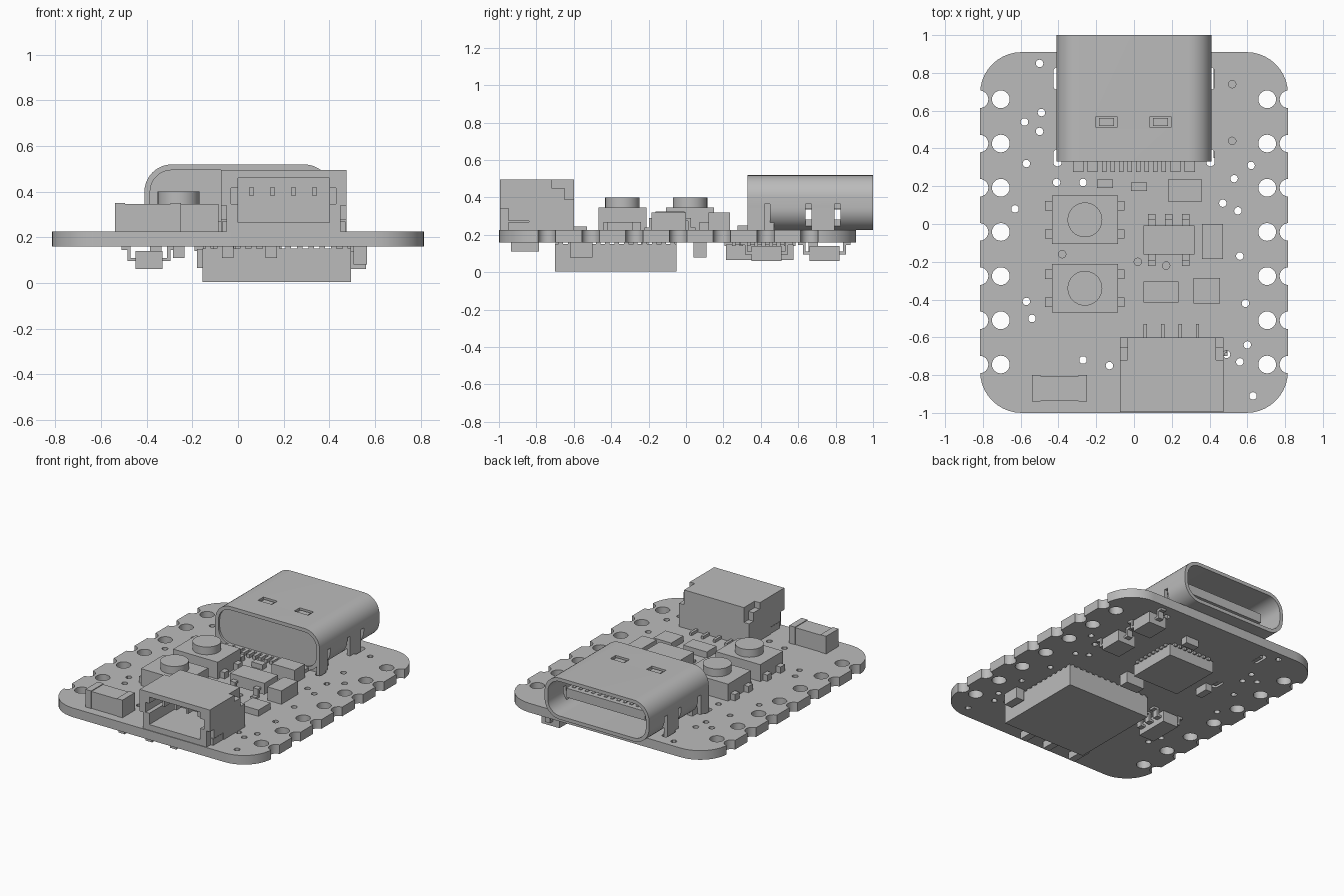
import bpy, bmesh, math
from mathutils import Matrix, Vector

UNIT = 0.01  # all part dimensions are in hundredths

old_cube = bpy.data.objects.get("Cube")
if old_cube:
    bpy.data.objects.remove(old_cube, do_unlink=True)

grey = bpy.data.materials.new("plain_grey")
grey.use_nodes = True
grey.diffuse_color = (0.5, 0.5, 0.5, 1)
grey.node_tree.nodes["Principled BSDF"].inputs["Base Color"].default_value = grey.diffuse_color


def finish(name, bm):
    """Turn a bmesh into a named grey object."""
    bmesh.ops.recalc_face_normals(bm, faces=bm.faces)
    bmesh.ops.scale(bm, vec=Vector((UNIT, UNIT, UNIT)), verts=bm.verts)
    mesh = bpy.data.meshes.new(name)
    bm.to_mesh(mesh)
    bm.free()
    mesh.materials.append(grey)
    obj = bpy.data.objects.new(name, mesh)
    bpy.context.collection.objects.link(obj)
    return obj


def boxes(name, *ranges):
    """One object of boxes, each given as x, x, y, y, z, z."""
    bm = bmesh.new()
    for xa, xb, ya, yb, za, zb in ranges:
        centre = Matrix.Translation(((xa + xb) / 2, (ya + yb) / 2, (za + zb) / 2))
        size = Matrix.Diagonal((abs(xb - xa), abs(yb - ya), abs(zb - za), 1))
        bmesh.ops.create_cube(bm, size=1, matrix=centre @ size)
    return finish(name, bm)


def discs(name, places, low, high, sides=24):
    """Upright cylinders given as x, y, radius."""
    bm = bmesh.new()
    for x, y, radius in places:
        bmesh.ops.create_cone(bm, cap_ends=True, segments=sides, radius1=radius, radius2=radius,
                              depth=high - low, matrix=Matrix.Translation((x, y, (low + high) / 2)))
    return finish(name, bm)


def rounded_prism(name, a, b, width, height, radius, low, high, along_y=False, steps=10):
    """Extruded rounded rectangle centred on a, b."""
    bm = bmesh.new()
    ring = []
    for corner, (sa, sb) in enumerate(((1, 1), (-1, 1), (-1, -1), (1, -1))):
        for step in range(steps + 1):
            angle = (corner + step / steps) * math.pi / 2
            u = a + sa * (width / 2 - radius) + radius * math.cos(angle)
            v = b + sb * (height / 2 - radius) + radius * math.sin(angle)
            ring.append(bm.verts.new((u, low, v) if along_y else (u, v, low)))
    face = bm.faces.new(ring)
    grown = bmesh.ops.extrude_face_region(bm, geom=[face])["geom"]
    shift = Vector((0, high - low, 0)) if along_y else Vector((0, 0, high - low))
    bmesh.ops.translate(bm, vec=shift, verts=[g for g in grown if isinstance(g, bmesh.types.BMVert)])
    return finish(name, bm)


def cut(target, *cutters):
    """Subtract the cutters, bake the result and discard them."""
    for cutter in cutters:
        cutter.hide_render = True
        modifier = target.modifiers.new("cut", "BOOLEAN")
        modifier.operation, modifier.solver, modifier.object = "DIFFERENCE", "EXACT", cutter
    graph = bpy.context.evaluated_depsgraph_get()
    baked = bpy.data.meshes.new_from_object(target.evaluated_get(graph))
    target.modifiers.clear()
    target.data = baked
    for cutter in cutters:
        bpy.data.objects.remove(cutter, do_unlink=True)


def leaded_chip(name, x, y, half_x, half_y, base, direction, top_leads, bottom_leads, along_x=False):
    """Small chip with bent leads; direction is +1 above the board, -1 below."""
    z = lambda h: base + direction * h
    parts = [(-half_x, half_x, -half_y, half_y, z(2), z(10))]
    for side, leads in ((1, top_leads), (-1, bottom_leads)):
        for lead in leads:
            a, b = lead - 2, lead + 2
            parts += [(a, b, side * half_y, side * (half_y + 3), z(5), z(6.5)),
                      (a, b, side * (half_y + 2), side * (half_y + 3.5), z(0), z(6.5)),
                      (a, b, side * (half_y + 2), side * (half_y + 6), z(0), z(1.5))]
    if along_x:
        parts = [(p[2], p[3], p[0], p[1], p[4], p[5]) for p in parts]
    return boxes(name, *[(p[0] + x, p[1] + x, p[2] + y, p[3] + y, p[4], p[5]) for p in parts])


# Circuit board with edge pads, pin holes, small vias and shell slots
BOTTOM, TOP = 16, 22.5
board = rounded_prism("circuit_board", 0, -4.5, 163, 191, 22, BOTTOM, TOP)
rows = [66 - 23.4 * i for i in range(7)]
holes = [(side * x, y, 4.7) for side in (-1, 1) for x in (70.5, 81.8) for y in rows]
vias = [(-50, 85), (-49, 59), (-58, 54), (-50, 49), (-57, 32), (-41, 22), (-27, 22), (-63, 8),
        (-38, -16), (2, -20), (17, -22), (-57, -41), (-54, -50), (-27, -72), (-13, -75),
        (63, -91), (56, -73), (60, -64), (49, -69), (59, -42), (56, -17), (55, 7), (47, 11),
        (62, 31), (53, 24), (52, 74), (52, 44)]
cut(board, discs("hole_cutter", holes, 10, 30), discs("via_cutter", [(x, y, 2) for x, y in vias], 10, 30, 12),
    *[rounded_prism("slot_cutter", side * 40.5, y, 4.5, length, 2.2, 10, 30, steps=4)
      for side in (-1, 1) for y, length in ((77, 12), (35, 9))])

# Port shell: hollow rounded tube with a recessed back, side slits and top windows
shell = rounded_prism("port_shell", 0, 37.2, 82, 29.4, 12, 33, 100, along_y=True)
cut(shell, rounded_prism("cavity_cutter", 0, 37.2, 77, 24.4, 9.5, 47, 110, along_y=True),
    rounded_prism("back_cutter", 0, 37.2, 77, 24.4, 9.5, 30, 34.5, along_y=True),
    boxes("slit_cutter", *[(side * 36, side * 45, y, y + 3, 20, 36.5)
                           for side in (-1, 1) for y in (42, 64, 79.5)]),
    boxes("window_cutter", *[(x, x + 11, 51, 57, 50.2, 56) for x in (-20, 8.5)]))
boxes("window_springs", *[(x, x + 8, 52, 56, 50, 51) for x in (-18.5, 10)])
boxes("shell_legs", *[(side * 38.5, side * 41, a, b, BOTTOM, 38)
                      for side in (-1, 1) for a, b in ((33, 42), (67, 79.5))])
boxes("port_base", (-38, 38, 34.5, 47, TOP, 38))
boxes("port_tongue", (-31, 31, 46, 90, 34, 40.5), (-33, 33, 46, 60, 32, 42.5))
boxes("port_contacts", *[(x - 1, x + 1, 60, 87, z, z + 0.8)
                         for z in (33.5, 40.2) for x in [-27.5 + 5 * i for i in range(12)]])
boxes("port_leads", *[(x - w, x + w, 27.5, 36, TOP, 25) for x, w in
                      [(s * e, 2.7) for s in (-1, 1) for e in (22, 29.5)] +
                      [(4.5 * i - 15.8, 1.2) for i in range(8)]])

# Cable socket with a deep opening, rear corner notches and contact pins
socket = boxes("cable_socket", (-7.5, 47.5, -99.5, -60, TOP, 49.5))
cut(socket, boxes("mouth_cutter", (0, 40, -110, -66, 26.5, 46)),
    boxes("key_cutter", (-3, 43, -110, -75, 34.5, 41.5)),
    boxes("upper_notch_cutter", (-10, -3.5, -72, -55, 45, 60), (43.5, 50, -72, -55, 45, 60)),
    boxes("rear_notch_cutter", (-10, -3.5, -65, -55, 39, 46), (43.5, 50, -65, -55, 39, 46)),
    boxes("front_notch_cutter", (-10, -5, -110, -95, 20, 34), (45, 50, -110, -95, 20, 34)),
    boxes("foot_notch_cutter", (-10, -5, -96, -84, 20, 27.5), (45, 50, -96, -84, 20, 27.5)))
pin_columns = [6 + 9.2 * i for i in range(4)]
boxes("socket_pins", *[(x - 0.9, x + 0.9, -92, -64, 38, 42) for x in pin_columns])
boxes("socket_leads", *[(x - 0.9, x + 0.9, -62, -53, TOP, 24.5) for x in pin_columns])
boxes("socket_tabs", *[(x, x + 2.5, -95, -84, TOP, 27) for x in (-7, 44.5)])

# Two push buttons
for label, y in (("rear", 2.2), ("front", -34)):
    boxes(label + "_button_body", (-43.5, -8.5, y - 12.8, y + 12.8, TOP, 34.5))
    discs(label + "_button_cap", [(-26, y, 9.2)], 34, 40, 32)
    boxes(label + "_button_leads", *[(x, x + 4, y + s - 2.5, y + s + 2.5, TOP, 27)
                                     for x in (-47, -9) for s in (-7.5, 7.5)])

# Parts on the upper face
boxes("capacitor_ends", (-54, -49.5, -94, -80, TOP, 35), (-29.5, -25, -94, -80, TOP, 35))
boxes("capacitor_body", (-50, -29, -93.6, -80.4, TOP, 34.5))
leaded_chip("regulator", 18.5, -8.5, 13.5, 7.7, TOP, 1, (-9, 0, 9), (-9, 9))
for name, xa, xb, ya, yb, height in (
        ("left_resistor", -19.5, -11, 19, 23.5, 3.5), ("middle_resistor", -1.5, 7, 17.5, 22, 3.5),
        ("rear_capacitor", 18, 36, 12, 23.5, 9.5), ("side_capacitor", 36, 47, -18.5, 0, 9.5),
        ("left_diode", 5, 23.5, -41.5, -30.5, 4.5), ("right_diode", 31.5, 45.5, -42, -28.5, 4.5)):
    boxes(name, (xa, xb, ya, yb, TOP, TOP + height))

# Parts on the lower face
boxes("large_module", (-15.5, 49.5, -70, -5, 0.3, 15))
boxes("module_pads", *[(x - 1.2, x + 1.2, a, a + 3, 14, BOTTOM)
                       for x in [-13 + 5 * i for i in range(13)] for a in (-69.8, -8.2)],
      *[(a, a + 3, y - 1.2, y + 1.2, 14, BOTTOM)
        for y in [-67 + 5 * i for i in range(13)] for a in (-15.3, 46.3)])
boxes("processor", (-18, 18, 21.5, 57.5, 6.5, 14.8))
boxes("processor_pads", *[(x - 1, x + 1, 20.5, 58.5, 14, BOTTOM) for x in [-14 + 4 * i for i in range(8)]],
      *[(-19, 19, y - 1, y + 1, 14, BOTTOM) for y in [25.5 + 4 * i for i in range(8)]])
leaded_chip("rear_transistor", 49, 74, 7, 8, BOTTOM, -1, (0,), (-4.5, 4.5))
leaded_chip("middle_transistor", 49, 43, 7, 8, BOTTOM, -1, (0,), (-4.5, 4.5))
leaded_chip("sensor_chip", -39, -22, 12, 6, BOTTOM, -1, (-8, 0, 8), (-8, 0, 8), along_x=True)
for name, x, y, wide, deep, height in (
        ("crystal", 8, 7.5, 14, 7, 8), ("rear_block", 10, 68, 10, 5, 5), ("left_block", -36, 27, 5, 10, 5),
        ("front_block", -26, -86, 5, 15, 5), ("centre_block", -4.5, -86, 5, 15, 5),
        ("socket_block", 14.5, -86, 5, 15, 5), ("edge_block", 53.5, -56, 6, 12, 8)):
    boxes(name, (x - wide / 2, x + wide / 2, y - deep / 2, y + deep / 2, BOTTOM - height, BOTTOM))

# Smooth curved walls, keep edges crisp
for obj in bpy.context.collection.objects:
    if obj.type == "MESH" and grey.name in obj.data.materials:
        obj.data.shade_smooth()
        obj.data.set_sharp_from_angle(angle=math.radians(30))
